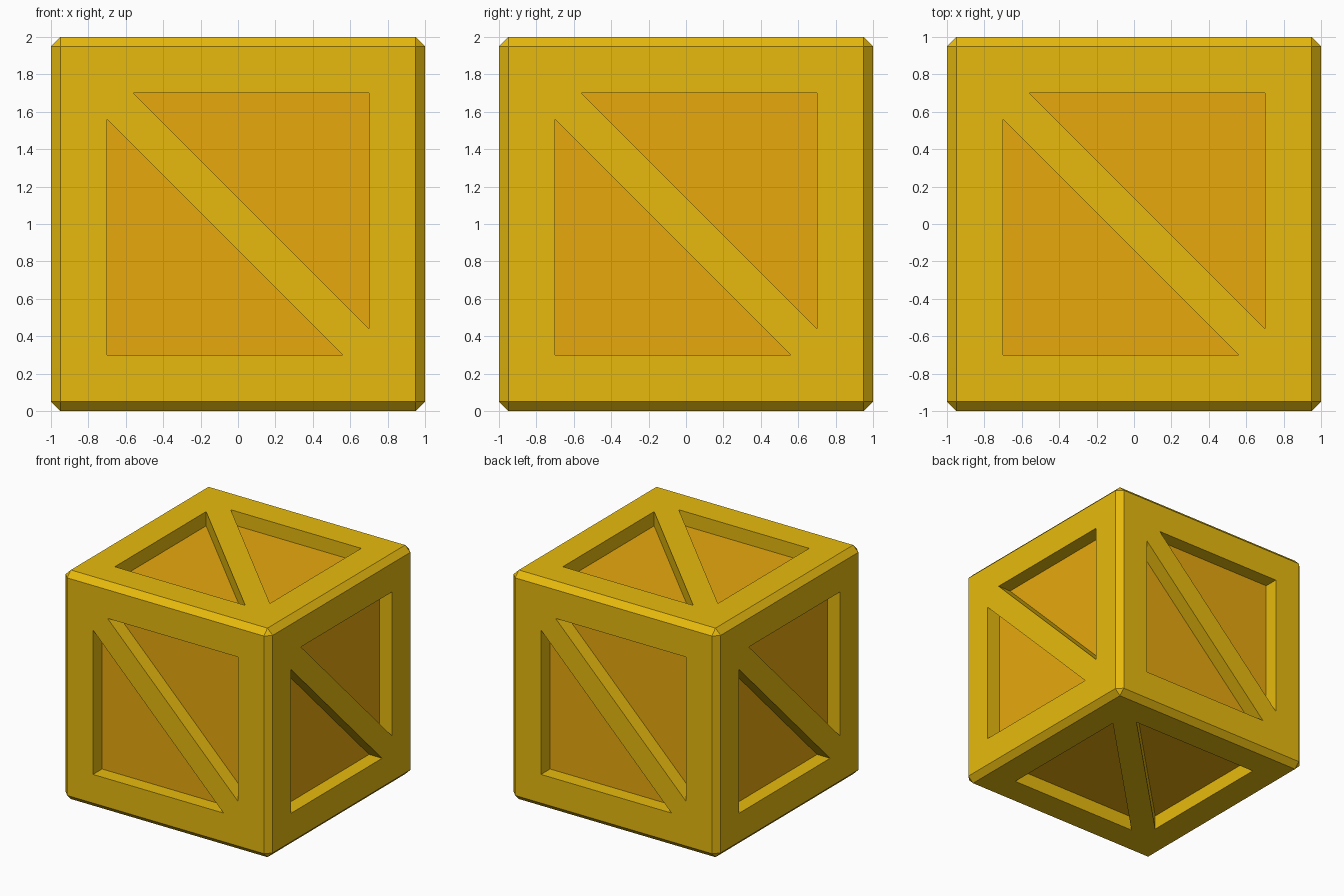
import bpy, bmesh
from mathutils import Vector

if "Cube" in bpy.data.objects:
    bpy.data.objects.remove(bpy.data.objects["Cube"])

HALF, FLAT, RIM, TIP, DEPTH = 1.0, 0.95, 0.70, 0.56, 0.125


def material(name, rgb):
    m = bpy.data.materials.new(name)
    m.diffuse_color = (*rgb, 1)
    m.use_nodes = True
    m.node_tree.nodes["Principled BSDF"].inputs["Base Color"].default_value = m.diffuse_color
    return m


def srgb(*c):
    return [((v / 255 + 0.055) / 1.055) ** 2.4 if v > 10 else v / 255 / 12.92 for v in c]


bm = bmesh.new()

# Chamfered cube shell; its six large sides are replaced by framed sides
bmesh.ops.create_cube(bm, size=2 * HALF)
bmesh.ops.bevel(bm, geom=bm.edges[:], offset=HALF - FLAT, segments=1,
                affect='EDGES', profile=0.5)
bmesh.ops.delete(bm, geom=[f for f in bm.faces if f.calc_area() > 1], context='FACES')


def add_side(u, v):
    """One side: rim, diagonal brace and two sunken triangular panels."""
    u, v = Vector(u), Vector(v)
    n = u.cross(v)

    def face(pts, mat=0):
        f = bm.faces.new([bm.verts.new(u * a + v * b + n * (HALF - d)) for a, b, d in pts])
        f.material_index = mat

    F, R, T, D = FLAT, RIM, TIP, DEPTH
    # rim and brace; s = 1 and -1 give the two half-turn copies
    for s in (1, -1):
        face([(s * a, s * b, 0) for a, b in ((-F, F), (-R, R), (-T, R), (R, R), (F, F))])
        face([(s * a, s * b, 0) for a, b in ((F, F), (R, R), (R, -T), (R, -R), (F, -F))])
        tri = [(-s * R, -s * R), (s * T, -s * R), (-s * R, s * T)]
        face([(a, b, D) for a, b in tri], 1)
        for (a, b), (c, d) in zip(tri, tri[1:] + tri[:1]):
            face([(a, b, 0), (c, d, 0), (c, d, D), (a, b, D)])
    face([(a, b, 0) for a, b in ((-R, R), (-R, T), (T, -R), (R, -R), (R, -T), (-T, R))])


X, Y, Z = Vector((1, 0, 0)), Vector((0, 1, 0)), Vector((0, 0, 1))
for u, v in ((X, Z), (Y, Z), (-X, Z), (-Y, Z), (X, Y), (X, -Y)):
    add_side(u, v)

bmesh.ops.remove_doubles(bm, verts=bm.verts[:], dist=0.0005)
bmesh.ops.recalc_face_normals(bm, faces=bm.faces[:])
bmesh.ops.translate(bm, verts=bm.verts[:], vec=(0, 0, HALF))

mesh = bpy.data.meshes.new("crate")
bm.to_mesh(mesh)
bm.free()
mesh.materials.append(material("yellow frame", srgb(232, 187, 14)))
mesh.materials.append(material("orange panel", srgb(232, 169, 14)))
bpy.context.collection.objects.link(bpy.data.objects.new("crate", mesh))
